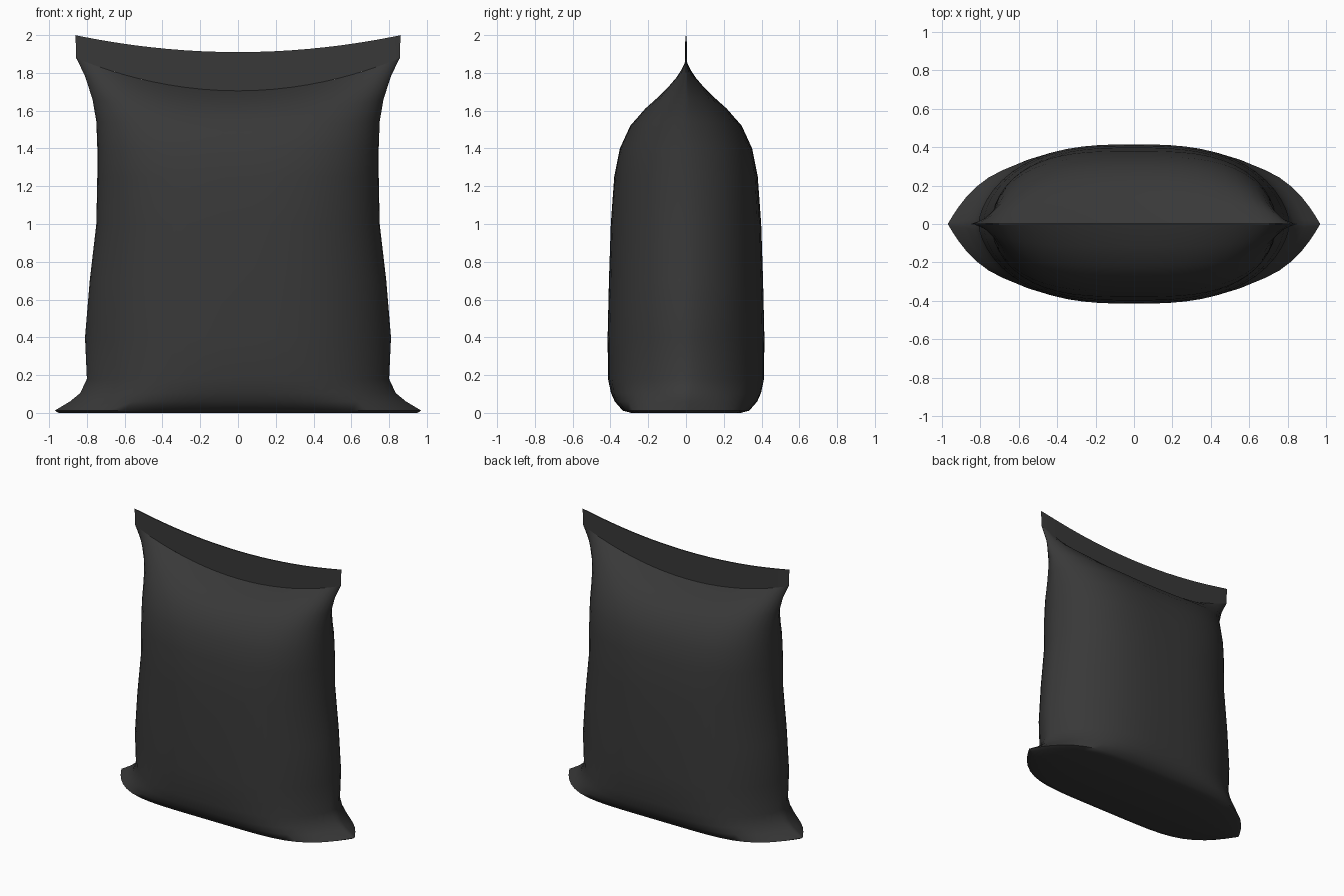
import bpy, bmesh, math

if "Cube" in bpy.data.objects:
    bpy.data.objects.remove(bpy.data.objects["Cube"])

N = 56  # points around each ring

mat = bpy.data.materials.new("dark_film")
mat.diffuse_color = (0.04, 0.04, 0.04, 1)
mat.use_nodes = True
mat.node_tree.nodes["Principled BSDF"].inputs["Base Color"].default_value = mat.diffuse_color


def ring(bm, z, curve, w, d, p, q):
    """Lens-shaped ring; its height rises towards the sides by curve * x^2."""
    verts = []
    for i in range(N):
        t = 2 * math.pi * i / N
        x = w * math.cos(t)
        u = min(1.0, abs(math.cos(t)))
        y = math.copysign(d * max(0.0, 1 - u ** p) ** q, math.sin(t))
        verts.append(bm.verts.new((x, y, z + curve * x * x)))
    return verts


def loft(name, rows, cap_bottom, cap_top, angle):
    bm = bmesh.new()
    rings = [ring(bm, *r) for r in rows]
    for a, b in zip(rings, rings[1:]):
        for i in range(N):
            j = (i + 1) % N
            bm.faces.new((a[i], a[j], b[j], b[i]))
    # caps as strips joining the front and back halves
    for use, r in ((cap_bottom, rings[0]), (cap_top, rings[-1])):
        if use:
            for i in range(N // 2):
                quad = [r[i], r[i + 1], r[(N - i - 1) % N], r[(N - i) % N]]
                bm.faces.new(list(dict.fromkeys(quad)))
    bmesh.ops.recalc_face_normals(bm, faces=bm.faces)
    me = bpy.data.meshes.new(name)
    bm.to_mesh(me)
    bm.free()
    ob = bpy.data.objects.new(name, me)
    bpy.context.collection.objects.link(ob)
    me.materials.append(mat)
    bpy.ops.object.select_all(action='DESELECT')
    ob.select_set(True)
    bpy.context.view_layer.objects.active = ob
    bpy.ops.object.shade_smooth_by_angle(angle=math.radians(angle))
    return ob


# Filled pouch: flat gusset base, flared corners, bulging body, pinched top
# columns: centre z, edge rise, half width, half depth, lens exponents
loft("pouch_body", [
    (0.000, 0.00, 0.95, 0.29, 5.2, 1.0),
    (0.012, 0.00, 0.97, 0.335, 5.2, 1.0),
    (0.060, 0.00, 0.89, 0.377, 4.2, 0.82),
    (0.105, 0.00, 0.835, 0.397, 3.6, 0.70),
    (0.180, 0.00, 0.80, 0.413, 3.0, 0.62),
    (0.400, 0.00, 0.81, 0.415, 2.8, 0.60),
    (0.700, 0.00, 0.785, 0.408, 2.8, 0.57),
    (1.000, 0.00, 0.75, 0.398, 2.9, 0.55),
    (1.250, 0.00, 0.745, 0.380, 3.2, 0.54),
    (1.400, 0.01, 0.745, 0.350, 3.5, 0.55),
    (1.520, 0.04, 0.75, 0.295, 3.8, 0.6),
    (1.600, 0.10, 0.77, 0.220, 4.2, 0.7),
    (1.665, 0.18, 0.81, 0.115, 4.5, 0.8),
    (1.705, 0.235, 0.855, 0.006, 20, 1.0),
], True, False, 65)

# Flat heat-sealed strip with a dipped top edge
loft("top_seal", [
    (1.705, 0.235, 0.857, 0.006, 20, 1.0),
    (1.910, 0.121, 0.86, 0.004, 20, 1.0),
], False, True, 30)
